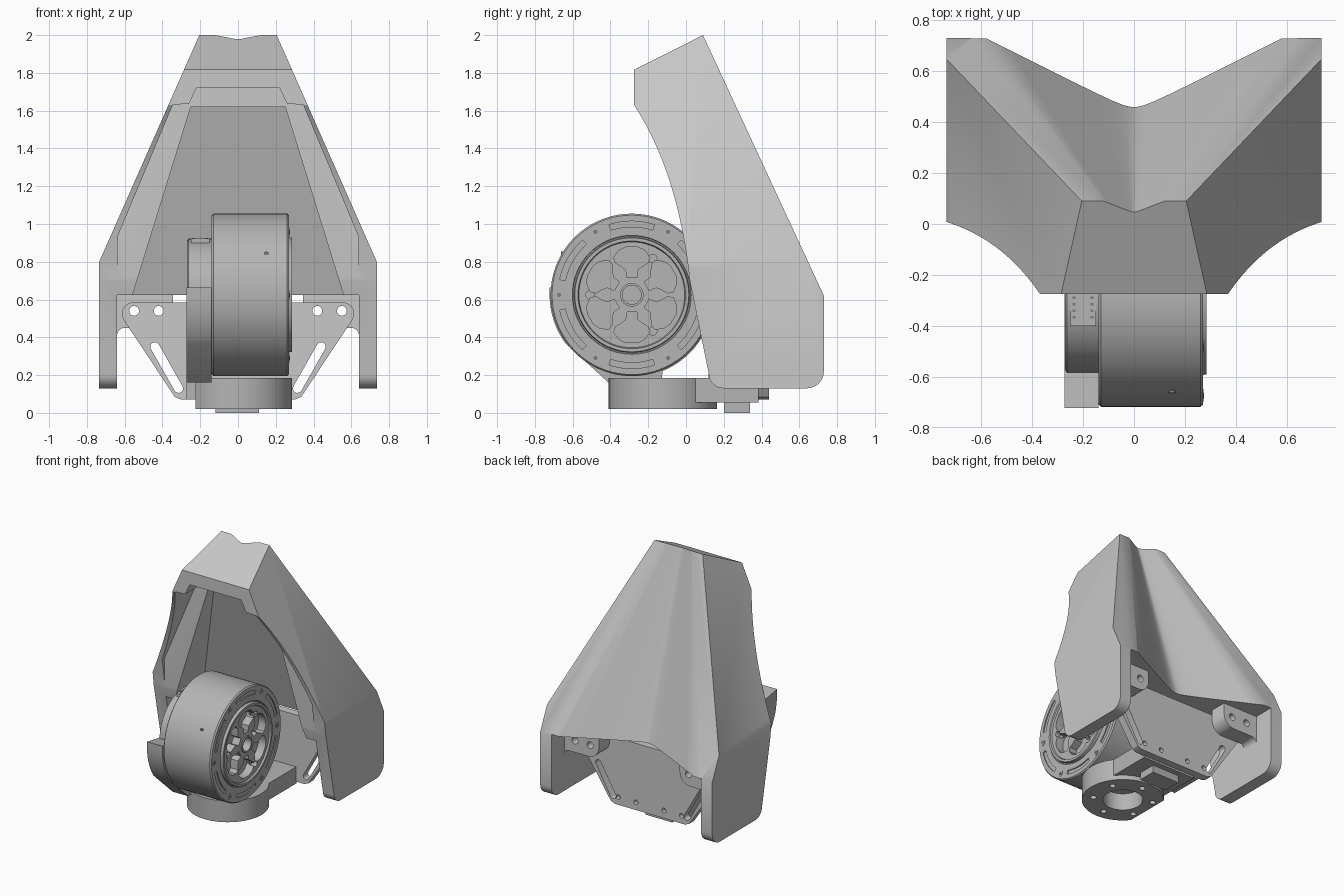
import bpy
import bmesh
from math import sin, cos, radians, sqrt, atan2, degrees

cube = bpy.data.objects.get("Cube")
if cube:
    bpy.data.objects.remove(cube, do_unlink=True)


def material(name, v):
    m = bpy.data.materials.new(name)
    m.use_nodes = True
    m.diffuse_color = (v, v, v, 1)
    m.node_tree.nodes["Principled BSDF"].inputs["Base Color"].default_value = (v, v, v, 1)
    return m


LIGHT = material("light grey", 0.58)
METAL = material("metal grey", 0.46)
DARK = material("dark grey", 0.2)


# Helpers: outlines, lofts and cuts
def arc(cx, cy, r, a0, a1, n=8):
    return [(cx + r * cos(radians(a0 + (a1 - a0) * i / n)),
             cy + r * sin(radians(a0 + (a1 - a0) * i / n))) for i in range(n + 1)]


def circle(cx, cy, r, n=32):
    return arc(cx, cy, r, 0, 360, n)[:-1]


def capsule(p, q, r):
    a = degrees(atan2(q[1] - p[1], q[0] - p[0]))
    return arc(*p, r, a + 90, a + 270) + arc(*q, r, a - 90, a + 90)


def mirrored(half):
    return half + [(-x, z) for x, z in reversed(half)]


def loft(name, rings, mat=None):
    bm = bmesh.new()
    loops = [[bm.verts.new(p) for p in ring] for ring in rings]
    n = len(rings[0])
    for a, b in zip(loops, loops[1:]):
        for i in range(n):
            j = (i + 1) % n
            bm.faces.new((a[i], a[j], b[j], b[i]))
    bm.faces.new(loops[0])
    bm.faces.new(loops[-1])
    bmesh.ops.recalc_face_normals(bm, faces=bm.faces)
    me = bpy.data.meshes.new(name)
    bm.to_mesh(me)
    bm.free()
    me.materials.append(mat or METAL)
    ob = bpy.data.objects.new(name, me)
    bpy.context.collection.objects.link(ob)
    return ob


def prism(name, pts, axis, a, b, mat=None):
    place = {"X": lambda p, d: (d, p[0], p[1]),
             "Y": lambda p, d: (p[0], d, p[1]),
             "Z": lambda p, d: (p[0], p[1], d)}[axis]
    return loft(name, [[place(p, d) for p in pts] for d in (a, b)], mat)


def box(name, x0, x1, y0, y1, z0, z1, mat=None):
    return prism(name, [(x0, y0), (x1, y0), (x1, y1), (x0, y1)], "Z", z0, z1, mat)


def boolean(ob, cutter, op="DIFFERENCE"):
    mod = ob.modifiers.new("cut", "BOOLEAN")
    mod.operation = op
    mod.solver = "EXACT"
    mod.object = cutter
    bpy.context.view_layer.objects.active = ob
    bpy.ops.object.modifier_apply(modifier=mod.name)
    bpy.data.objects.remove(cutter, do_unlink=True)


def smooth(ob, angle=30):
    bpy.ops.object.select_all(action="DESELECT")
    ob.select_set(True)
    bpy.context.view_layer.objects.active = ob
    bpy.ops.object.shade_smooth_by_angle(angle=radians(angle))


# Hood: side profile crossed with the front silhouette
curve = []
for i in range(17):
    t = i / 16
    curve.append(tuple(a * (1 - t) ** 2 + 2 * b * t * (1 - t) + c * t * t
                       for a, b, c in zip((-0.275, 1.63), (-0.04, 1.27), (0.02, 0.70))))
side = ([(0.09, 2.0), (-0.275, 1.817)] + curve + arc(0.2, 0.21, 0.08, 180, 270)
        + arc(0.64, 0.22, 0.09, 270, 360) + [(0.73, 0.62)])
hood = prism("hood", side, "X", -0.9, 0.9, LIGHT)
front = mirrored([(0.735, -0.1), (0.735, 0.8), (0.205, 2.0), (0.161, 2.1)])
boolean(hood, prism("front_cutter", front, "Y", -1, 1, LIGHT), "INTERSECT")

# Hood: rounded valley down the back
rings = []
for f in (-0.1, 0, 1, 1.05):
    z, w, d = 0.62 + 1.38 * f, 0.58 - 0.46 * f, 0.27 - 0.22 * f
    back, e, ring = 0.73 - 0.64 * f, 0.08, []
    for i in range(-12, 13):
        t = 1.2 * (i / 12) * abs(i / 12)
        rise = (sqrt(t * t + e * e) - e) / (sqrt(1 + e * e) - e)
        ring.append((w * t, back - d * (1 - rise), z))
    rings.append(ring + [(w * 1.2, 1.5, z), (-w * 1.2, 1.5, z)])
boolean(hood, loft("valley_cutter", rings, LIGHT))

# Hood: wide front hollow ending at a ledge, narrower pocket behind it, gap between the legs
hollow = mirrored([(0.639, 0.5), (0.639, 0.93), (0.345, 1.632), (0.26, 1.636), (0.22, 1.72)])
boolean(hood, prism("hollow_cutter", hollow, "Y", -1, 0.018, LIGHT))
rings = []
for z, x, y in ((0.5, 0.597, 0.417), (1.62, 0.25, 0.075)):
    rings.append([(u, v, z) for u, v in mirrored([(x, -0.2), (x, y)])])
boolean(hood, loft("pocket_cutter", rings, LIGHT))
boolean(hood, box("leg_gap_cutter", -0.64, 0.64, -1, 1, -0.1, 0.625, LIGHT))
smooth(hood)

# Mounting plate with holes and slots, and the lugs that fix it to the legs
plate = prism("mounting_plate", mirrored(
    [(0.3, 0.07), (0.335, 0.085)] + arc(0.555, 0.525, 0.06, -35, 90)), "Y", 0.38, 0.44, LIGHT)
for s in (-1, 1):
    shape = ([(0.345, 0.625), (0.345, 0.54)] + arc(0.435, 0.54, 0.09, 180, 270)
             + arc(0.6, 0.41, 0.04, 90, 0) + [(0.64, 0.625)])
    lug = prism("lug_" + ("left" if s > 0 else "right"),
                [(s * x, z) for x, z in shape], "Y", 0.44, 0.57, LIGHT)
    for x in (0.42, 0.55):
        hole = circle(s * x, 0.54, 0.026, 20)
        boolean(plate, prism("hole_cutter", hole, "Y", 0.3, 0.6, LIGHT))
        boolean(lug, prism("hole_cutter", hole, "Y", 0.3, 0.6, LIGHT))
    slot = capsule((s * 0.44, 0.35), (s * 0.315, 0.13), 0.024)
    boolean(plate, prism("slot_cutter", slot, "Y", 0.3, 0.6, LIGHT))
    for x in (0.12, 0.27):
        boolean(plate, prism("hole_cutter", circle(s * x, 0.13, 0.018, 16), "Y", 0.41, 0.6, LIGHT))
    smooth(lug)
smooth(plate)

# Motor drum, turned about the x axis
CY, CZ = -0.287, 0.625


def polar(r, deg):
    return CY + r * cos(radians(deg)), CZ + r * sin(radians(deg))


def turned(name, profile, mat=None):
    return loft(name, [[(x, y, z) for y, z in circle(CY, CZ, r, 72)] for x, r in profile], mat)


drum = turned("motor_drum", [(-0.14, 0.418), (-0.13, 0.43), (0.26, 0.43), (0.27, 0.422),
                             (0.27, 0.315), (0.262, 0.312), (0.262, 0.306), (0.285, 0.302),
                             (0.285, 0.285), (0.272, 0.28)])
petal = [(0.095, 16), (0.135, 13), (0.16, 20), (0.19, 27), (0.22, 26), (0.245, 16), (0.255, 7)]
petal += [(r, -a) for r, a in reversed(petal)]
for k in range(6):
    a = 60 * k
    boolean(drum, prism("petal_cutter", [polar(r, a + 30 + d) for r, d in petal], "X", 0.21, 0.4))
    groove = arc(CY, CZ, 0.39, a + 12, a + 48) + arc(CY, CZ, 0.36, a + 48, a + 12)
    boolean(drum, prism("groove_cutter", groove, "X", 0.262, 0.4))
    bolt = prism("rim_bolt", circle(*polar(0.385, a), 0.024, 20), "X", 0.26, 0.273)
    prism("rim_bolt_socket", circle(*polar(0.385, a), 0.012, 6), "X", 0.27, 0.275, DARK)
    smooth(bolt)
for a in (60, 180, 300):
    boolean(drum, prism("face_hole_cutter", circle(*polar(0.222, a), 0.022, 20), "X", 0.23, 0.4))
boolean(drum, prism("hub_cutter", circle(CY, CZ, 0.05), "X", 0.2, 0.4))
smooth(drum)
hub = prism("hub_ring", circle(CY, CZ, 0.062), "X", 0.26, 0.28)
boolean(hub, prism("hub_cutter", circle(CY, CZ, 0.05), "X", 0.2, 0.4))
smooth(hub)
set_y, set_z = polar(0.4305, 150)
prism("set_screw", circle(0.15, set_z, 0.014, 12), "Y", set_y - 0.002, set_y + 0.03, DARK)

# Motor rear housing, its connector and the cradle that holds it
smooth(turned("rear_housing", [(-0.27, 0.285), (-0.262, 0.297), (-0.13, 0.297)]))
box("connector", -0.25, -0.15, -0.4, -0.28, 0.88, 0.923)
for x in (-0.235, -0.165):
    for k in range(4):
        box("connector_pin", x - 0.006, x + 0.006, -0.37 + 0.025 * k, -0.36 + 0.025 * k,
            0.92, 0.926, DARK)
cradle = ([(-0.722, 0.665)] + arc(CY, CZ, 0.435, 180, 216, 12) + [(-0.41, 0.16), (-0.13, 0.16)]
          + arc(CY, CZ, 0.435, 292, 345, 14))
smooth(prism("motor_cradle", cradle, "X", -0.272, -0.14))

# Round base with a flat on one side, bore and bolt holes
BY = -0.122
base = prism("round_base", circle(0, BY, 0.287, 64), "Z", 0.02, 0.185)
boolean(base, box("flat_cutter", -0.5, -0.224, -1, 1, -0.1, 0.5))
boolean(base, prism("bore_cutter", circle(0, BY, 0.14, 40), "Z", -0.1, 0.15))
for k in range(6):
    a = radians(60 * k + 30)
    boolean(base, prism("bolt_hole_cutter", circle(0.21 * cos(a), BY + 0.21 * sin(a),
                                                   0.022, 16), "Z", -0.1, 0.07))
smooth(base)

# Arm joining the base to the plate
box("base_arm", -0.222, 0.23, 0.05, 0.385, 0.055, 0.184)
box("arm_foot", -0.12, 0.11, 0.2, 0.34, 0, 0.06)
box("side_rib", -0.272, -0.222, 0.12, 0.385, 0.07, 0.36)
